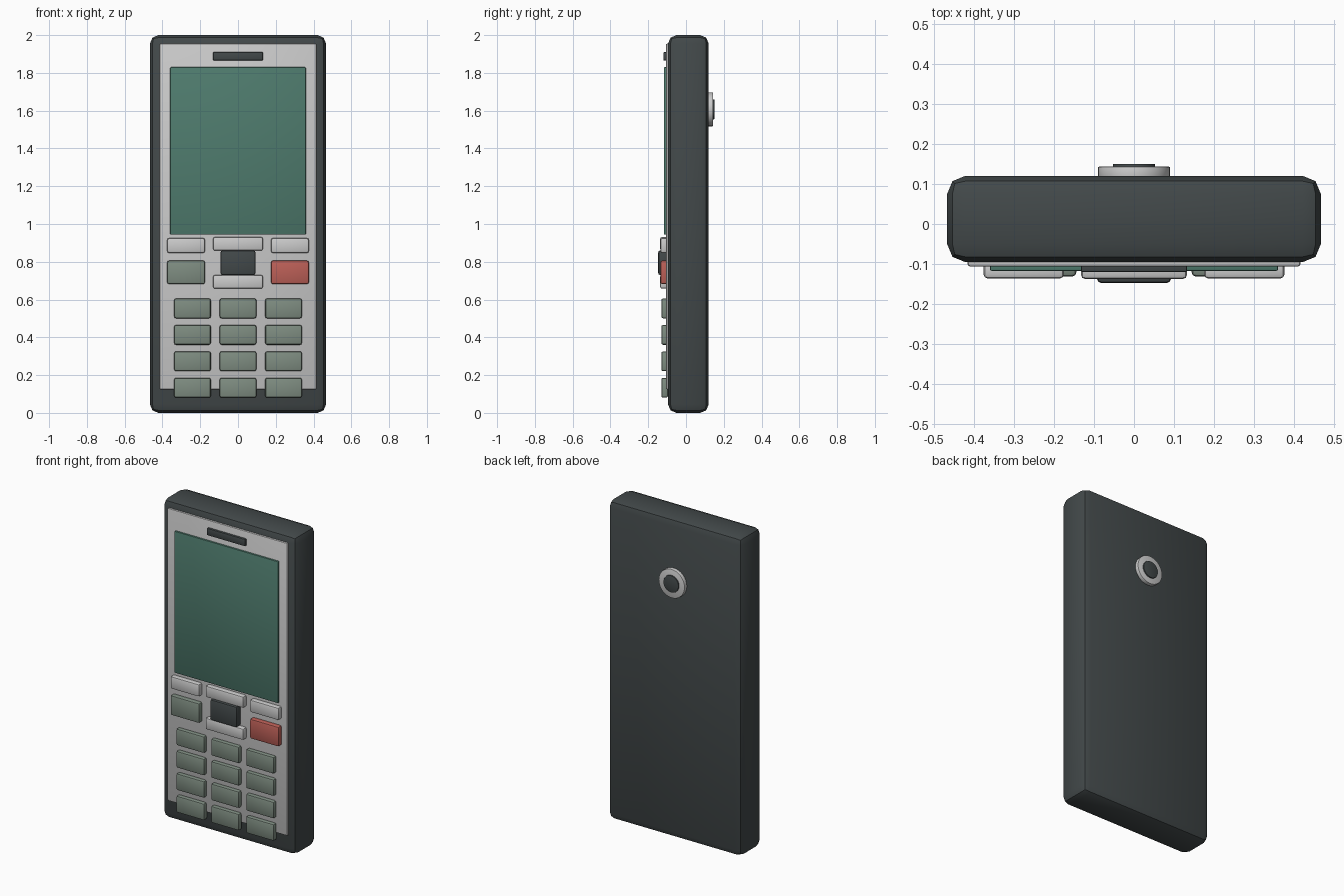
import bpy
import math

if "Cube" in bpy.data.objects:
    bpy.data.objects.remove(bpy.data.objects["Cube"], do_unlink=True)


def material(name, r, g, b):
    m = bpy.data.materials.new(name)
    m.use_nodes = True
    m.diffuse_color = (r, g, b, 1)
    m.node_tree.nodes["Principled BSDF"].inputs["Base Color"].default_value = (r, g, b, 1)
    return m


charcoal = material("charcoal", 0.055, 0.066, 0.068)
silver = material("silver", 0.60, 0.60, 0.60)
screen_green = material("screen green", 0.078, 0.20, 0.155)
key_green = material("grey green", 0.21, 0.265, 0.22)
red = material("red", 0.50, 0.115, 0.095)


def finish(ob, name, mat, bevel):
    ob.name = name
    ob.data.materials.append(mat)
    mod = ob.modifiers.new("Rounded edges", "BEVEL")
    mod.width = bevel
    mod.segments = 2
    mod.limit_method = "ANGLE"
    bpy.ops.object.modifier_apply(modifier=mod.name)
    bpy.ops.object.shade_smooth_by_angle(angle=math.radians(30))
    return ob


def block(name, mat, x, z, width, height, front, back=-0.095, bevel=0.01):
    """Rounded box centred on x, z and running from front to back in y."""
    bpy.ops.mesh.primitive_cube_add(size=1, location=(x, (front + back) / 2, z))
    ob = bpy.context.object
    ob.scale = (width, back - front, height)
    bpy.ops.object.transform_apply(location=False, rotation=False, scale=True)
    return finish(ob, name, mat, bevel)


def disc(name, mat, z, radius, front, back, bevel):
    bpy.ops.mesh.primitive_cylinder_add(
        vertices=32, radius=radius, depth=back - front,
        location=(0, (front + back) / 2, z), rotation=(math.pi / 2, 0, 0))
    return finish(bpy.context.object, name, mat, bevel)


# Case, face plate, screen and earpiece
block("case", charcoal, 0, 1, 0.932, 2, -0.095, 0.12, 0.045)
block("face_plate", silver, 0, 1.04, 0.83, 1.83, -0.106, -0.085, 0.006)
block("screen", screen_green, 0, 1.387, 0.718, 0.886, -0.117, bevel=0.004)
block("earpiece", charcoal, 0, 1.888, 0.264, 0.044, -0.12, bevel=0.004)

# Soft keys and call keys on both sides
for side, x, call_color in (("right", -0.275, key_green), ("left", 0.275, red)):
    block(side + "_soft_key", silver, x, 0.886, 0.2, 0.078, -0.136)
    block(side + "_call_key", call_color, x, 0.744, 0.2, 0.124, -0.136)

# Navigation keys
block("navigation_up_key", silver, 0, 0.895, 0.264, 0.072, -0.137)
block("navigation_down_key", silver, 0, 0.694, 0.264, 0.072, -0.137)
block("navigation_centre_key", charcoal, 0, 0.795, 0.184, 0.13, -0.147)

# Number keypad, three by four
for row in range(4):
    for col in range(3):
        block(f"number_key_{row + 1}_{col + 1}", key_green,
              (col - 1) * 0.241, 0.553 - row * 0.14, 0.194, 0.105, -0.131)

# Camera on the back
disc("camera_ring", silver, 1.607, 0.09, 0.11, 0.143, 0.003)
disc("camera_lens", charcoal, 1.607, 0.053, 0.12, 0.15, 0.003)
